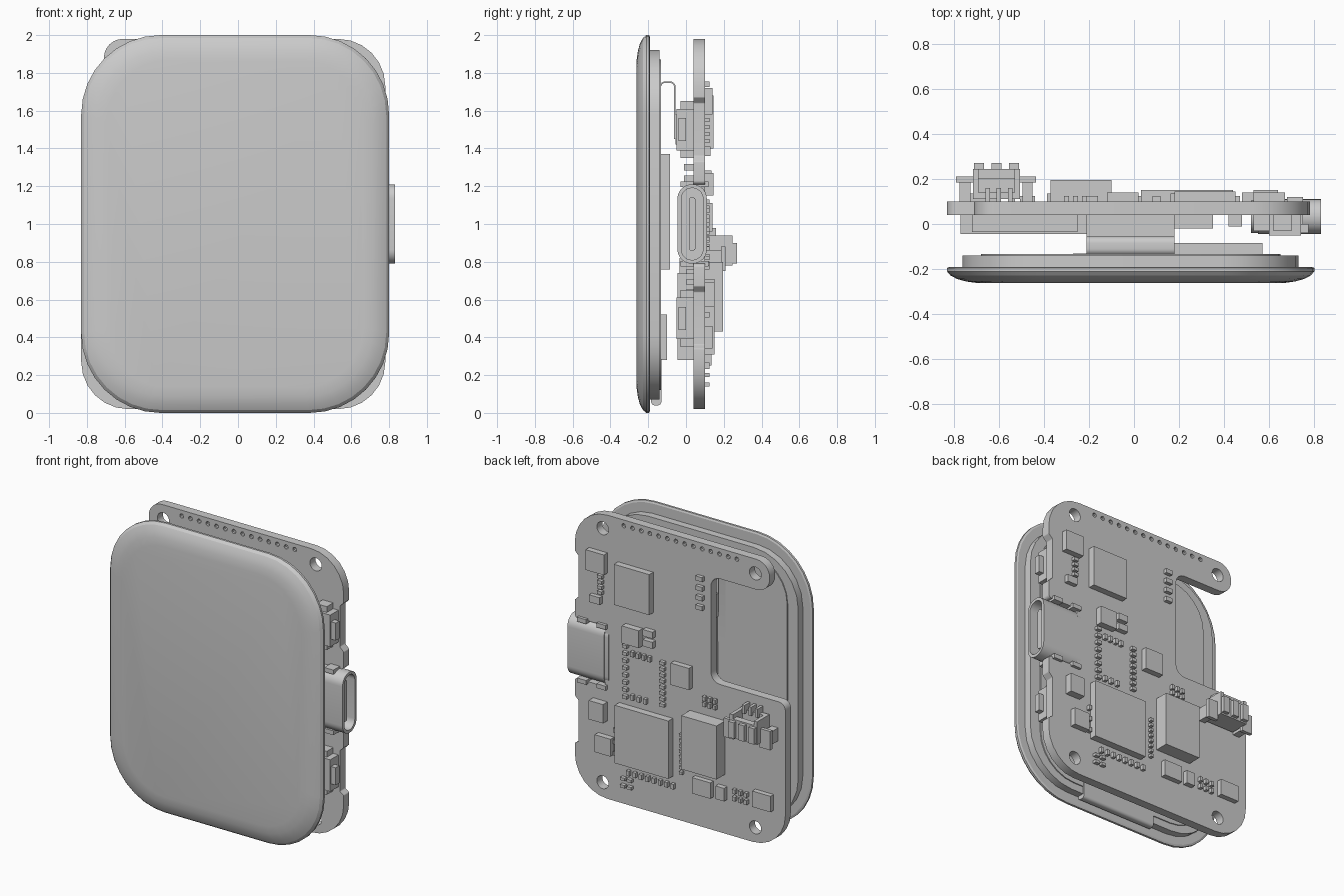
import bpy, bmesh, math
from mathutils import Vector

if "Cube" in bpy.data.objects:
    bpy.data.objects.remove(bpy.data.objects["Cube"])


def rounded(pts, n=6):
    """Closed 2D outline from (u, v, corner radius) points."""
    out = []
    for i, (u, v, r) in enumerate(pts):
        p = Vector((u, v))
        if r == 0:
            out.append(p)
            continue
        a = (Vector(pts[i - 1][:2]) - p).normalized()
        b = (Vector(pts[(i + 1) % len(pts)][:2]) - p).normalized()
        half = a.angle(b) / 2
        c = p + (a + b).normalized() * r / math.sin(half)
        s, e = p + a * r / math.tan(half) - c, p + b * r / math.tan(half) - c
        sweep = s.angle(e)
        for k in range(n + 1):
            t = k / n
            out.append(c + (s * math.sin((1 - t) * sweep) + e * math.sin(t * sweep)) / math.sin(sweep))
    return out


def rect(u0, u1, v0, v1, r, n=6):
    return rounded([(u0, v0, r), (u1, v0, r), (u1, v1, r), (u0, v1, r)], n)


def circle(u, v, r, n=20):
    return [Vector((u + r * math.cos(2 * math.pi * k / n), v + r * math.sin(2 * math.pi * k / n))) for k in range(n)]


def prism(name, loops, d0, d1, axis):
    """Extrude outlines (first is outer, rest are holes) from d0 to d1 along axis x or y."""
    cu = bpy.data.curves.new(name, 'CURVE')
    cu.dimensions, cu.fill_mode, cu.extrude = '2D', 'BOTH', abs(d1 - d0) / 2
    for loop in loops:
        sp = cu.splines.new('POLY')
        sp.points.add(len(loop) - 1)
        for q, p in zip(sp.points, loop):
            q.co = (p.x, p.y, 0, 1)
        sp.use_cyclic_u = True
    ob = bpy.data.objects.new(name, cu)
    bpy.context.collection.objects.link(ob)
    mid = (d0 + d1) / 2
    if axis == 'y':
        ob.rotation_euler, ob.location = (math.pi / 2, 0, 0), (0, mid, 0)
    else:
        ob.rotation_euler, ob.location = (math.pi / 2, 0, math.pi / 2), (mid, 0, 0)
    bpy.ops.object.select_all(action='DESELECT')
    ob.select_set(True)
    bpy.context.view_layer.objects.active = ob
    bpy.ops.object.convert(target='MESH')
    bpy.ops.object.shade_smooth_by_angle(angle=math.radians(25))


def mesh_object(name, bm):
    bmesh.ops.recalc_face_normals(bm, faces=bm.faces)
    me = bpy.data.meshes.new(name)
    bm.to_mesh(me)
    bm.free()
    ob = bpy.data.objects.new(name, me)
    bpy.context.collection.objects.link(ob)
    return ob


def boxes(name, *items):
    """One object from boxes (x0, x1, y0, y1, z0, z1)."""
    bm = bmesh.new()
    for x0, x1, y0, y1, z0, z1 in items:
        vs = bmesh.ops.create_cube(bm, size=1)['verts']
        for v in vs:
            v.co = ((x0 + x1) / 2 + v.co.x * (x1 - x0), (y0 + y1) / 2 + v.co.y * (y1 - y0),
                    (z0 + z1) / 2 + v.co.z * (z1 - z0))
    return mesh_object(name, bm)


def part_grid(name, x0, x1, nx, z0, z1, nz, w=.035, h=.022, y0=.095, y1=.125):
    """Grid of tiny surface-mount parts."""
    items = []
    for i in range(nx):
        for j in range(nz):
            x = x0 + (x1 - x0) * i / max(nx - 1, 1)
            z = z0 + (z1 - z0) * j / max(nz - 1, 1)
            items.append((x - w / 2, x + w / 2, y0, y1, z - h / 2, z + h / 2))
    boxes(name, *items)


# Display cover glass: lofted rounded-rectangle rings
bm = bmesh.new()
rings = []
for y, inset in [(-.19, .012), (-.195, 0), (-.21, 0), (-.228, .015), (-.244, .045), (-.255, .085), (-.262, .135)]:
    loop = rect(-.83 + inset, .80 - inset, inset, 2 - inset, .42 - inset * .7, 8)
    rings.append([bm.verts.new((p.x, y, p.y)) for p in loop])
for a, b in zip(rings, rings[1:]):
    for i in range(len(a)):
        j = (i + 1) % len(a)
        bm.faces.new((a[i], a[j], b[j], b[i]))
bm.faces.new(rings[0])
bm.faces.new(rings[-1])
glass = mesh_object('display_glass', bm)
bpy.context.view_layer.objects.active = glass
glass.select_set(True)
bpy.ops.object.shade_smooth_by_angle(angle=math.radians(20))

# Display backing layers, flex cables and rear modules
prism('display_panel', [rect(-.76, .73, .07, 1.92, .34)], -.192, -.14, 'y')
prism('display_back_sheet', [rect(-.68, .65, .12, 1.87, .27)], -.142, -.133, 'y')
prism('display_flex', [rounded([(-.14, 1.2, 0), (-.14, 1.755, .03), (-.055, 1.755, .03), (-.055, 1.45, 0),
                                (-.063, 1.45, 0), (-.063, 1.747, .022), (-.132, 1.747, .022), (-.132, 1.2, 0)])],
      -.21, .18, 'x')
prism('bottom_flex_fold', [rect(-.185, -.13, .04, .3, .02)], -.27, .30, 'x')
boxes('display_rear_module', (-.15, .57, -.14, -.085, .76, 1.37))
boxes('display_rear_chip', (-.15, .25, -.14, -.10, .28, .52))

# Circuit board with side notches, open window and drilled holes
outline = rounded([(-.83, .02, .25), (.78, .02, .25), (.78, .34, .01), (.75, .36, .01), (.75, .64, .01),
                   (.78, .67, .01), (.78, .79, .02), (.55, .79, .02), (.55, 1.21, .02), (.78, 1.21, .02),
                   (.78, 1.33, .01), (.75, 1.36, .01), (.75, 1.64, .01), (.78, 1.67, .01), (.78, 1.98, .25),
                   (-.71, 1.98, .1), (-.71, 1.77, .1), (-.26, 1.77, .07), (-.26, 1.04, .07), (-.83, 1.04, .05)])
holes = [circle(x, z, .045) for x in (-.60, .567) for z in (.125, 1.88)]
holes += [circle(.406 - .0665 * i, 1.94, .015, 10) for i in range(14)]
prism('circuit_board', [outline] + holes, .04, .10, 'y')

# USB socket: hollow shell, rear wall, tongue, mounting tabs
prism('usb_shell', [rect(-.045, .11, .79, 1.21, .075, 8), rect(-.025, .09, .81, 1.19, .056, 8)], .55, .83, 'x')
prism('usb_rear_wall', [rect(-.04, .105, .795, 1.205, .07, 8)], .52, .60, 'x')
prism('usb_tongue', [rect(.015, .05, .86, 1.14, .012)], .58, .80, 'x')
boxes('usb_tabs', *[(x, x + .07, -.03, .12, z, z + .03) for x in (.53, .68) for z in (.775, 1.195)])

# Side push buttons
for tag, z in (('lower', .5), ('upper', 1.5)):
    boxes(tag + '_button', (.60, .74, -.05, .04, z - .11, z + .11), (.73, .775, -.04, .0, z - .06, z + .06),
          (.62, .70, -.03, .04, z - .15, z + .15))

# Chips on the rear of the board
chips = {'main_chip': (.03, .44, .15, .31, .71), 'tall_chip': (-.37, -.10, .195, .43, .80),
         'radio_chip': (.18, .45, .145, 1.40, 1.68), 'corner_chip': (.53, .67, .14, 1.58, 1.72),
         'power_chip': (.26, .39, .145, 1.15, 1.27), 'sensor_chip': (-.12, .02, .14, .96, 1.11),
         'clock_chip': (-.28, -.14, .135, .25, .36), 'small_chip': (-.385, -.32, .135, .26, .35),
         'edge_chip': (-.74, -.60, .135, .28, .39), 'diode': (.53, .64, .15, .56, .69),
         'regulator': (.48, .60, .14, .34, .46), 'coil': (.57, .65, .13, 1.36, 1.41)}
for name, (x0, x1, y1, z0, z1) in chips.items():
    boxes(name, (x0, x1, .095, y1, z0, z1))

# Small surface-mount parts
part_grid('left_part_column', .385, .385, 1, .77, 1.12, 8)
part_grid('right_part_column', .10, .10, 1, .79, 1.08, 8)
part_grid('upper_part_row', .33, .20, 4, 1.08, 1.08, 1, .022, .035)
part_grid('lower_part_row', .33, .23, 3, .78, .78, 1, .022, .035)
part_grid('wide_parts', .20, .20, 1, 1.19, 1.26, 2, .075, .045, .095, .135)
part_grid('window_parts', -.185, -.185, 1, 1.54, 1.74, 4, .05, .03)
part_grid('corner_parts', .575, .575, 1, 1.44, 1.55, 4)
part_grid('centre_parts', -.22, -.30, 3, .88, .92, 2, .022, .03)
part_grid('between_chip_parts', -.045, -.045, 1, .36, .62, 8, .022, .02)
part_grid('below_chip_parts', .36, .02, 8, .25, .25, 1, .022, .035)
part_grid('bottom_parts', .40, .35, 2, .15, .20, 2, .035, .02)
part_grid('edge_parts', -.45, -.54, 3, .29, .34, 2, .022, .03)
part_grid('side_parts', .46, .46, 1, .36, .52, 3, .02, .03)

# Battery connector: open body, teeth, side clips, pins
boxes('battery_connector', (-.715, -.505, .11, .245, .78, .83), (-.715, -.505, .11, .14, .78, .94),
      (-.715, -.69, .11, .245, .78, .94), (-.53, -.505, .11, .245, .78, .94), (-.715, -.505, .20, .245, .80, .91),
      *[(x, x + .045, .225, .27, .79, .90) for x in (-.71, -.633, -.555)],
      *[(x, x + .02, .10, .16, .92, .98) for x in (-.66, -.61, -.56)])
for tag, x0, x1 in (('left', -.79, -.71), ('right', -.51, -.435)):
    boxes(tag + '_connector_clip', (x0, x1, .185, .21, .75, .88), (x0 + .015, x1 - .015, .10, .19, .77, .86))

# Front-side parts of the board: card slot, cable connector, chips
boxes('card_slot', (-.77, -.20, -.045, .04, .28, .74), (-.72, -.25, -.035, .04, .74, .82))
boxes('flex_connector', (-.21, .18, -.055, .04, 1.42, 1.58))
boxes('front_chip', (.10, .35, -.02, .04, .85, 1.10))
part_grid('front_parts', .45, .45, 1, .64, .80, 4, .06, .025, .0, .045)
part_grid('front_upper_parts', .45, .45, 1, 1.24, 1.30, 2, .06, .035, -.01, .045)
